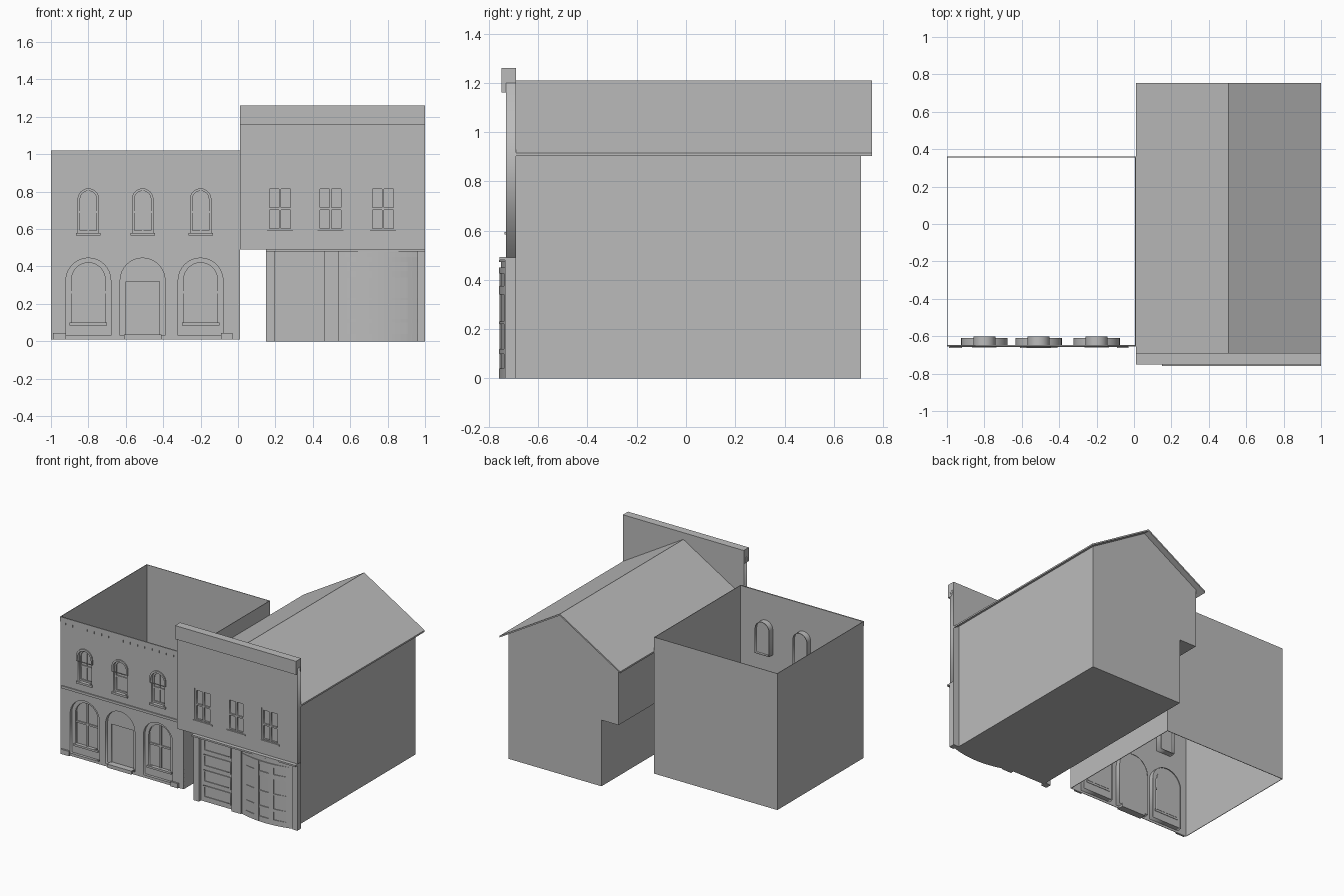
import bpy, bmesh, math
from mathutils import Matrix

cube = bpy.data.objects.get("Cube")
if cube:
    bpy.data.objects.remove(cube, do_unlink=True)

GREY = (0.5, 0.5, 0.5, 1)
mat = bpy.data.materials.new("plain grey")
mat.use_nodes = True
mat.diffuse_color = GREY
mat.node_tree.nodes["Principled BSDF"].inputs["Base Color"].default_value = GREY


def add(name, mesh):
    mesh.materials.clear()
    mesh.materials.append(mat)
    ob = bpy.data.objects.new(name, mesh)
    bpy.context.collection.objects.link(ob)
    return ob


def prism(name, pts, lo, hi, axis="y"):
    """Extrude an outline drawn in xz along y, or in xy along z."""
    bm = bmesh.new()
    put = (lambda a, b, t: (a, t, b)) if axis == "y" else (lambda a, b, t: (a, b, t))
    face = bm.faces.new([bm.verts.new(put(a, b, lo)) for a, b in pts])
    ext = bmesh.ops.extrude_face_region(bm, geom=[face])
    moved = [v for v in ext["geom"] if isinstance(v, bmesh.types.BMVert)]
    bmesh.ops.translate(bm, verts=moved, vec=put(0, 0, hi - lo))
    bmesh.ops.recalc_face_normals(bm, faces=bm.faces)
    mesh = bpy.data.meshes.new(name)
    bm.to_mesh(mesh)
    bm.free()
    return add(name, mesh)


def rect(x0, x1, z0, z1):
    return [(x0, z0), (x1, z0), (x1, z1), (x0, z1)]


def box(name, x0, x1, y0, y1, z0, z1):
    return prism(name, rect(x0, x1, z0, z1), y0, y1)


def arch(cx, r, z0, top, n=16):
    """Round-headed outline."""
    arc = [(cx + r * math.cos(math.pi * i / n), top - r + r * math.sin(math.pi * i / n))
           for i in range(n + 1)]
    return [(cx - r, z0), (cx + r, z0)] + arc


def panel(name, outlines, y0, y1):
    """Upright slab whose later outlines are holes in the first."""
    cu = bpy.data.curves.new(name, "CURVE")
    cu.dimensions, cu.fill_mode, cu.extrude = "2D", "BOTH", (y1 - y0) / 2
    for pts in outlines:
        sp = cu.splines.new("POLY")
        sp.points.add(len(pts) - 1)
        for p, (x, z) in zip(sp.points, pts):
            p.co = (x, z, 0, 1)
        sp.use_cyclic_u = True
    tmp = bpy.data.objects.new(name, cu)
    bpy.context.collection.objects.link(tmp)
    deps = bpy.context.evaluated_depsgraph_get()
    mesh = bpy.data.meshes.new_from_object(tmp.evaluated_get(deps))
    bpy.data.objects.remove(tmp)
    mesh.transform(Matrix.Translation((0, (y0 + y1) / 2, 0)) @ Matrix.Rotation(math.pi / 2, 4, "X"))
    return add(name, mesh)


# ---- Arched building: open shell of thin walls ----
T = 0.004
FRONT, BACK, BASE, TOP = -0.65, 0.36, 0.01, 1.02
L, R = -1.0, 0.01
BAYS = (-0.8, -0.51, -0.2)
lower = [arch(c, 0.12, 0.03, 0.445) for c in BAYS]
upper = [arch(c, 0.055, 0.58, 0.815) for c in BAYS]
panel("arcade_front_wall", [rect(L, R, BASE, TOP)] + lower + upper, FRONT, FRONT + T)
box("arcade_back_wall", L, R, BACK - T, BACK, BASE, TOP)
box("arcade_left_wall", R - T, R, FRONT, BACK, BASE, TOP)
box("arcade_right_wall", L, L + T, FRONT, BACK, BASE, TOP)

for i, c in enumerate(BAYS):
    # ground floor niche
    panel("niche_reveal", [arch(c, 0.124, 0.026, 0.449), arch(c, 0.12, 0.03, 0.445)], FRONT, -0.61)
    if i == 1:
        panel("door_surround", [arch(c, 0.12, 0.03, 0.445), rect(c - 0.09, c + 0.09, 0.035, 0.32)],
              -0.625, -0.612)
        box("door_leaf", c - 0.09, c + 0.09, -0.615, -0.61, 0.035, 0.32)
        box("door_step", c - 0.1, c + 0.1, -0.662, -0.61, BASE, 0.036)
    else:
        panel("window_surround", [arch(c, 0.12, 0.03, 0.445), arch(c, 0.09, 0.1, 0.42)], -0.63, -0.615)
        prism("window_pane", arch(c, 0.09, 0.1, 0.42), -0.614, -0.61)
        box("window_mullion", c - 0.006, c + 0.006, -0.622, -0.612, 0.1, 0.415)
        box("window_rail", c - 0.09, c + 0.09, -0.622, -0.612, 0.255, 0.268)
        box("window_sill", c - 0.1, c + 0.1, -0.64, -0.612, 0.085, 0.1)
    # first floor window
    panel("upper_reveal", [arch(c, 0.059, 0.576, 0.819), arch(c, 0.055, 0.58, 0.815)], FRONT, -0.602)
    prism("upper_pane", arch(c, 0.055, 0.58, 0.815), -0.626, -0.62)
    panel("upper_frame", [arch(c, 0.055, 0.58, 0.815), arch(c, 0.044, 0.592, 0.804)], -0.635, -0.622)
    box("upper_rail", c - 0.05, c + 0.05, -0.633, -0.622, 0.685, 0.697)
    box("upper_mullion", c - 0.004, c + 0.004, -0.631, -0.622, 0.59, 0.81)
    panel("upper_hood", [arch(c, 0.066, 0.73, 0.83), arch(c, 0.055, 0.73, 0.815)], -0.658, FRONT)
    box("upper_sill", c - 0.065, c + 0.065, -0.66, FRONT, 0.565, 0.58)

box("string_course", -0.985, -0.03, -0.658, FRONT, 0.495, 0.513)
box("left_plinth", -0.09, -0.03, -0.662, FRONT, BASE, 0.045)
box("right_plinth", -0.99, -0.92, -0.662, FRONT, BASE, 0.045)
box("top_fascia", L, R, -0.655, FRONT, 0.985, TOP)
for i in range(17):
    x = -0.975 + i * 0.059
    box("dentil", x, x + 0.02, -0.655, FRONT, 0.967, 0.986)

# ---- Shop building: gabled block ----
prism("shop_body", [(0.195, 0), (0.955, 0), (0.955, 0.93), (0.505, 1.2), (0.055, 0.93),
                    (0.055, 0.49), (0.195, 0.49)], -0.69, 0.71)
prism("gable_roof", [(0.01, 0.915), (0.505, 1.21), (1, 0.915), (1, 0.903), (0.505, 1.198),
                     (0.01, 0.903)], -0.69, 0.755)

# tall false front with sash windows
SASH = (0.225, 0.495, 0.775)
holes = [rect(c - 0.07, c + 0.07, 0.59, 0.83) for c in SASH]
panel("false_front", [rect(0.01, 1, 0.49, 1.2)] + holes, -0.73, -0.69)
box("parapet_cornice", 0.01, 1, -0.75, -0.69, 1.16, 1.26)
for c in SASH:
    box("sash_pane", c - 0.07, c + 0.07, -0.715, -0.7, 0.59, 0.83)
    cells = [rect(x, x + 0.05, z, z + 0.1) for x in (c - 0.056, c + 0.006) for z in (0.603, 0.715)]
    panel("sash_frame", [rect(c - 0.07, c + 0.07, 0.59, 0.83)] + cells, -0.727, -0.714)
    box("sash_sill", c - 0.077, c + 0.077, -0.737, -0.72, 0.585, 0.595)

# ground floor shopfront
for name, x0, x1 in (("outer_post", 0.15, 0.195), ("door_post", 0.46, 0.54), ("end_post", 0.96, 1)):
    box(name, x0, x1, -0.735, -0.69, 0, 0.49)
box("shop_cornice", 0.15, 1, -0.758, -0.69, 0.48, 0.492)
box("shop_door", 0.195, 0.46, -0.71, -0.69, 0, 0.48)
for z in (0.03, 0.145, 0.26, 0.375):
    panel("shop_door_panel", [rect(0.215, 0.44, z, z + 0.09), rect(0.225, 0.43, z + 0.01, z + 0.08)],
          -0.716, -0.71)


def bowed(name, x0, x1, z0, z1, bulge):
    """Slice of the bow window, curved in plan."""
    n = max(2, round((x1 - x0) / 0.03))
    xs = [x0 + (x1 - x0) * i / n for i in range(n + 1)]
    front = [(x, -0.725 - bulge * (1 - ((x - 0.75) / 0.21) ** 2)) for x in xs]
    return prism(name, front + [(x1, -0.69), (x0, -0.69)], z0, z1, "z")


bowed("bow_window_glass", 0.54, 0.96, 0, 0.48, 0.027)
for z0, z1 in ((0, 0.04), (0.1, 0.12), (0.22, 0.232), (0.34, 0.375), (0.425, 0.45), (0.472, 0.48)):
    bowed("bow_window_rail", 0.54, 0.96, z0, z1, 0.034)
for x0, x1 in ((0.542, 0.58), (0.66, 0.7), (0.78, 0.82), (0.91, 0.958)):
    bowed("bow_window_mullion", x0, x1, 0, 0.45, 0.034)
